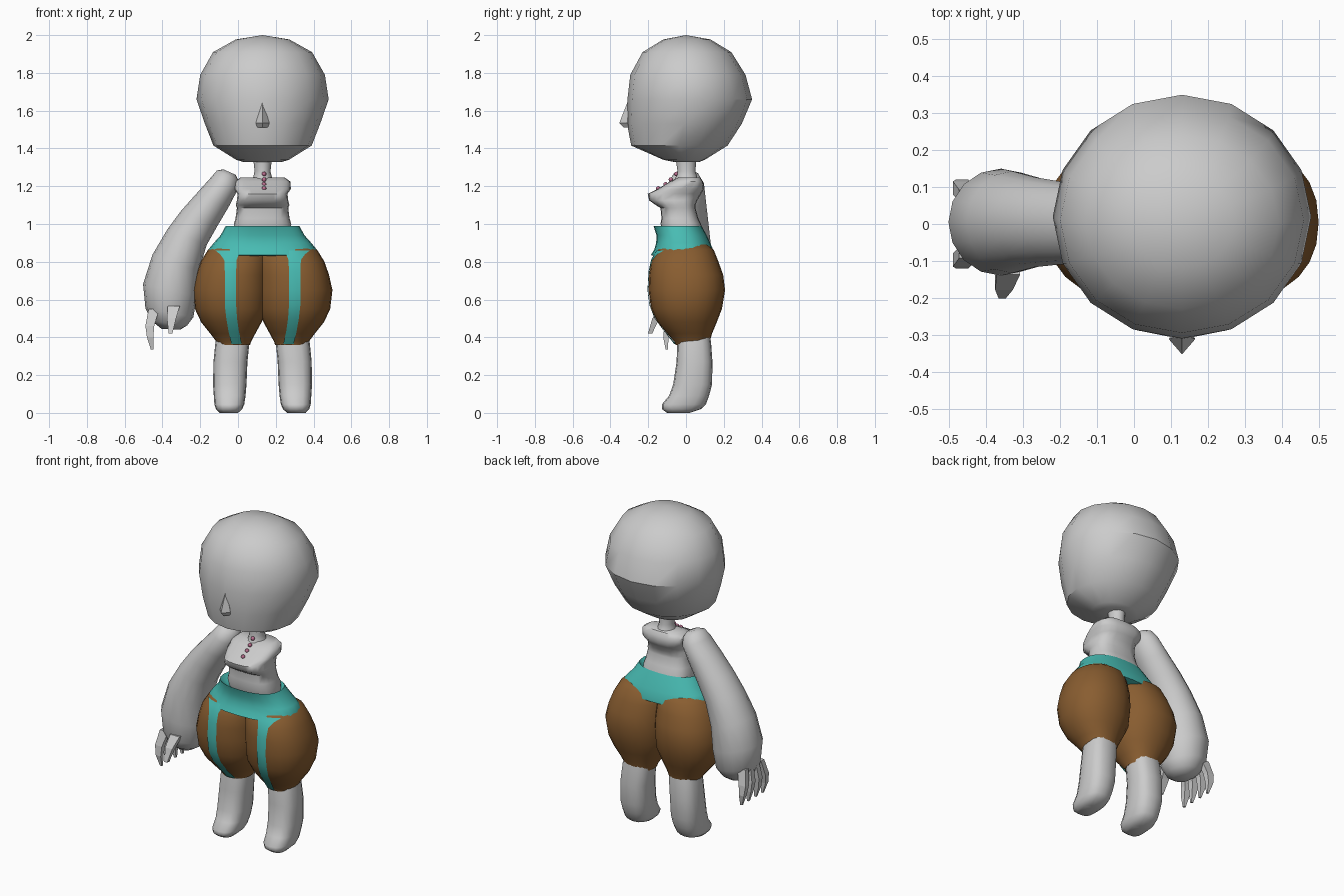
import bpy, bmesh
from math import sin, cos, pi, radians, copysign

CX = 0.13  # the body's mirror plane


def material(name, rgb):
    m = bpy.data.materials.new(name)
    m.diffuse_color = (*rgb, 1)
    return m


TEAL = material("teal_cloth", (0.065, 0.5, 0.45))
BROWN = material("brown_cloth", (0.25, 0.11, 0.03))
PINK = material("pink_bead", (0.5, 0.16, 0.28))


def finish(bm, name, mat=None, angle=50):
    me = bpy.data.meshes.new(name)
    bm.to_mesh(me)
    bm.free()
    ob = bpy.data.objects.new(name, me)
    bpy.context.collection.objects.link(ob)
    if mat:
        me.materials.append(mat)
    if angle:
        bpy.ops.object.select_all(action='DESELECT')
        ob.select_set(True)
        bpy.context.view_layer.objects.active = ob
        bpy.ops.object.shade_smooth_by_angle(angle=radians(angle))
    return ob


def loft(name, rings, n=16, power=2.0, mat=None, angle=50, caps=True, turn=0.0):
    """Skin rings (x, y, z, rx, ry, tilt about y) of superellipse section."""
    bm = bmesh.new()
    loops = []
    for x, y, z, rx, ry, tilt in rings:
        loop = []
        for i in range(n):
            a = 2 * pi * (i + turn) / n
            u = copysign(abs(cos(a)) ** (2 / power), cos(a)) * rx
            v = copysign(abs(sin(a)) ** (2 / power), sin(a)) * ry
            loop.append(bm.verts.new((x + u * cos(tilt), y + v, z + u * sin(tilt))))
        loops.append(loop)
    for a, b in zip(loops, loops[1:]):
        for i in range(n):
            j = (i + 1) % n
            bm.faces.new((a[i], a[j], b[j], b[i]))
    if caps:
        bm.faces.new(loops[0])
        bm.faces.new(loops[-1])
    bmesh.ops.remove_doubles(bm, verts=bm.verts, dist=1e-5)
    bmesh.ops.recalc_face_normals(bm, faces=bm.faces)
    return finish(bm, name, mat, angle)


def spans(rows, side=1):
    """Rows (z, y0, y1, dx0, dx1), dx measured from the mirror plane."""
    return [(CX + side * (a + b) / 2, (y0 + y1) / 2, z, (b - a) / 2, (y1 - y0) / 2, 0)
            for z, y0, y1, a, b in rows]


def centred(rows):
    return spans([(z, y0, y1, -w, w) for z, y0, y1, w in rows])


# head
loft("head", centred([
    (1.328, -.06, .07, .10), (1.34, -.12, .10, .14), (1.415, -.29, .22, .26),
    (1.53, -.312, .295, .305), (1.66, -.31, .35, .35), (1.79, -.295, .315, .33),
    (1.91, -.23, .24, .262), (1.977, -.12, .13, .142), (2.0, 0, 0, 0)]), angle=35)

# nose
loft("nose", centred([(1.51, -.33, -.27, .028), (1.535, -.353, -.27, .036),
                      (1.645, -.31, -.29, .002)]), n=4, angle=0)

# neck
loft("neck", centred([(1.2, -.08, .09, .075), (1.245, -.055, .06, .05),
                      (1.28, -.045, .05, .042), (1.35, -.055, .055, .05)]), n=12)

# torso with overhanging chest
loft("torso", centred([
    (.93, -.11, .09, .15), (1.0, -.135, .08, .152), (1.03, -.13, .065, .143),
    (1.085, -.135, .05, .136), (1.1, -.16, .05, .142), (1.125, -.195, .06, .136),
    (1.16, -.203, .08, .132), (1.185, -.15, .095, .15), (1.225, -.085, .09, .147),
    (1.247, -.04, .075, .115)]), n=20, power=2.8)

# beads down the chest
for z, y in ((1.265, -.052), (1.235, -.08), (1.21, -.108), (1.188, -.147)):
    bm = bmesh.new()
    bmesh.ops.create_uvsphere(bm, u_segments=8, v_segments=6, radius=.012)
    bmesh.ops.translate(bm, verts=bm.verts, vec=(CX + .008, y, z))
    finish(bm, "bead", PINK)

# waistband with a turned-in rim
loft("waistband", centred([
    (.95, -.12, .06, .16), (.99, -.172, .082, .195), (.94, -.156, .11, .222),
    (.90, -.158, .128, .258), (.865, -.168, .143, .287), (.835, -.186, .148, .285),
    (.83, -.14, .12, .25)]), n=24, power=2.4, mat=TEAL)

for side, label in ((-1, "left"), (1, "right")):
    # trouser leg
    trouser = loft(label + "_trouser_leg", spans([
        (.90, -.11, .10, .02, .24), (.865, -.15, .146, -.02, .288), (.80, -.185, .172, -.03, .328),
        (.73, -.195, .197, -.03, .352), (.65, -.198, .207, -.03, .37), (.55, -.185, .19, -.025, .358),
        (.48, -.15, .163, .005, .325), (.42, -.10, .138, .038, .277), (.375, -.06, .125, .062, .243),
        (.36, -.055, .122, .066, .238), (.37, -.04, .11, .08, .225)], side),
        n=24, power=2.2, mat=BROWN)

    # teal stripe laid on the front of the trouser leg
    bm = bmesh.new()
    rows = []
    for z, a, b in ((.86, .11, .25), (.84, .125, .225), (.81, .137, .203), (.75, .14, .2),
                    (.65, .14, .2), (.57, .14, .2), (.5, .135, .192), (.43, .125, .18),
                    (.365, .11, .165)):
        rows.append([bm.verts.new((CX + side * (a + (b - a) * t / 4), -.5, z)) for t in range(5)])
    for p, q in zip(rows, rows[1:]):
        for i in range(4):
            f = (p[i], q[i], q[i + 1], p[i + 1])
            bm.faces.new(f if side > 0 else f[::-1])
    stripe = finish(bm, label + "_stripe", TEAL)
    wrap = stripe.modifiers.new("lay_on", 'SHRINKWRAP')
    wrap.target = trouser
    wrap.wrap_method = 'PROJECT'
    wrap.use_project_y = True
    wrap.use_project_z = False
    wrap.offset = 0.006

    # lower leg and foot
    loft(label + "_leg", spans([
        (.45, -.03, .12, .075, .235), (.37, -.046, .133, .07, .25), (.27, -.05, .14, .08, .26),
        (.15, -.068, .138, .085, .262), (.09, -.09, .122, .09, .258), (.045, -.128, .105, .097, .255),
        (.02, -.127, .08, .108, .247), (.0, -.10, .02, .13, .228)], side), n=16, power=2.6)

# single arm hanging at one side, swelling towards the hand
loft("arm", [
    (-.045, 0, 1.275, .035, .035, -.42), (-.055, 0, 1.258, .062, .07, -.42),
    (-.072, 0, 1.215, .078, .095, -.41), (-.135, 0, 1.125, .092, .105, -.41),
    (-.205, .003, 1.03, .104, .113, -.4), (-.27, .005, .93, .112, .122, -.38),
    (-.33, .005, .795, .13, .138, -.33), (-.36, .005, .65, .146, .145, -.22),
    (-.363, .003, .53, .129, .13, -.18), (-.363, 0, .475, .095, .1, -.12),
    (-.355, 0, .443, .05, .055, -.05)], n=16)

# thumb and fingers
loft("thumb", [(-.34, -.115, .565, .045, .03, 0), (-.352, -.16, .50, .034, .026, 0),
               (-.357, -.19, .42, .014, .016, 0)], n=4, angle=0, turn=.5)
for y in (-.085, -.03, .03, .085):
    loft("finger", [(-.445, y * .9, .55, .04, .022, 0), (-.467, y * 1.15, .46, .033, .025, 0),
                    (-.465, y * 1.25, .40, .024, .02, 0),
                    (-.455, y * 1.2, .335, .009, .008, 0)], n=4, angle=0, turn=.5)
